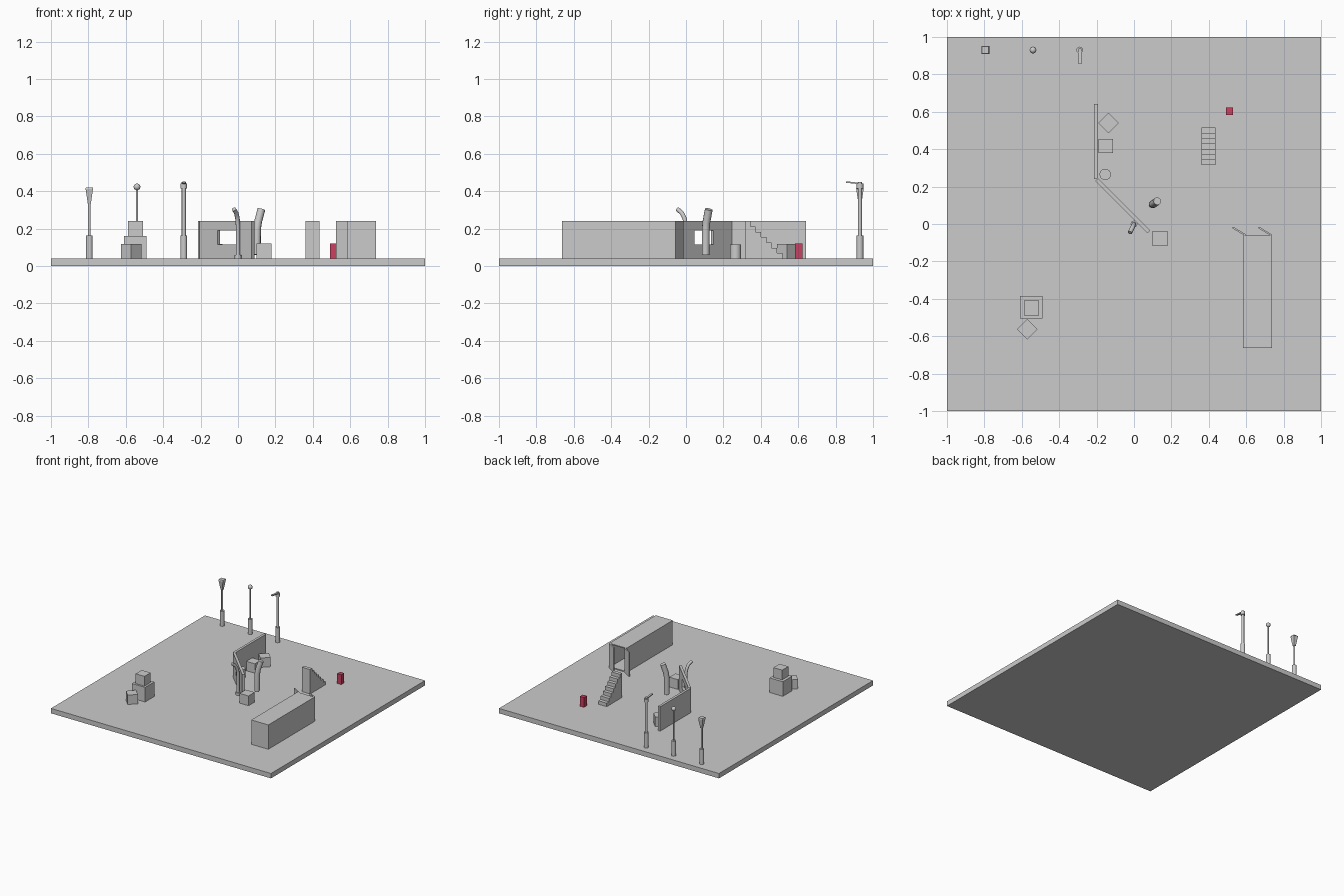
import bpy, bmesh
from math import radians, pi, atan2, hypot
from mathutils import Vector

if "Cube" in bpy.data.objects:
    bpy.data.objects.remove(bpy.data.objects["Cube"])

G = 0.04      # ground top
H = 0.24      # wall top


def mesh_object(name, bm):
    bmesh.ops.recalc_face_normals(bm, faces=bm.faces)
    me = bpy.data.meshes.new(name)
    bm.to_mesh(me)
    bm.free()
    ob = bpy.data.objects.new(name, me)
    bpy.context.collection.objects.link(ob)
    return ob


def box(name, x, y, z0, z1, sx, sy, rot=0):
    bm = bmesh.new()
    bmesh.ops.create_cube(bm, size=1)
    for v in bm.verts:
        v.co = Vector((v.co.x * sx, v.co.y * sy, v.co.z * (z1 - z0)))
    ob = mesh_object(name, bm)
    ob.location = (x, y, (z0 + z1) / 2)
    ob.rotation_euler.z = radians(rot)
    return ob


def cone(name, x, y, z0, z1, r0, r1, sides=12, rot=0):
    bpy.ops.mesh.primitive_cone_add(vertices=sides, radius1=r0, radius2=r1, depth=z1 - z0,
                                    location=(x, y, (z0 + z1) / 2), rotation=(0, 0, radians(rot)))
    ob = bpy.context.object
    ob.name = name
    if sides > 8:
        bpy.ops.object.shade_smooth_by_angle(angle=radians(40))
    return ob


def slab(name, a, b, thick, z0, z1):
    """Upright panel between two plan points."""
    dx, dy = b[0] - a[0], b[1] - a[1]
    return box(name, (a[0] + b[0]) / 2, (a[1] + b[1]) / 2, z0, z1,
               hypot(dx, dy), thick, atan2(dy, dx) * 180 / pi)


def extrude_profile(name, pts, offset):
    bm = bmesh.new()
    f = bm.faces.new([bm.verts.new(p) for p in pts])
    r = bmesh.ops.extrude_face_region(bm, geom=[f])
    bmesh.ops.translate(bm, vec=offset, verts=[v for v in r['geom'] if isinstance(v, bmesh.types.BMVert)])
    return mesh_object(name, bm)


def tube(name, pts, r):
    cu = bpy.data.curves.new(name, 'CURVE')
    cu.dimensions = '3D'
    cu.bevel_depth = r
    cu.bevel_resolution = 3
    cu.use_fill_caps = True
    sp = cu.splines.new('POLY')
    sp.points.add(len(pts) - 1)
    for p, c in zip(sp.points, pts):
        p.co = (*c, 1)
    ob = bpy.data.objects.new(name, cu)
    bpy.context.collection.objects.link(ob)
    return ob


# ground slab
box("ground_slab", 0, 0, 0, G, 2, 2)

# street lamps along the back edge
for i, (x, r, top) in enumerate([(-0.795, 0.007, 0.34), (-0.54, 0.006, 0.41), (-0.29, 0.011, 0.45)]):
    cone(f"lamp_base_{i}", x, 0.93, G, 0.163, 0.018, 0.018)
    cone(f"lamp_pole_{i}", x, 0.93, 0.16, top, r, r)
cone("lantern_head", -0.795, 0.93, 0.335, 0.412, 0.012, 0.028, 4, 45)
cone("lantern_cap", -0.795, 0.93, 0.412, 0.42, 0.03, 0.026, 4, 45)
bpy.ops.mesh.primitive_uv_sphere_add(segments=16, ring_count=10, radius=0.018, location=(-0.54, 0.93, 0.423))
bpy.context.object.name = "globe_head"
bpy.ops.object.shade_smooth()
arm = box("lamp_arm", -0.29, 0.892, 0.441, 0.449, 0.016, 0.075)
arm.rotation_euler.x = radians(-6)
cone("lamp_arm_collar", -0.29, 0.93, 0.415, 0.44, 0.018, 0.018)

# straight wall and diagonal wall with a window
slab("straight_wall", (-0.203, 0.24), (-0.203, 0.642), 0.02, G, H)


def on_diag(t):
    return (-0.2 + 0.28 * t, 0.238 - 0.28 * t)


for name, t0, t1, z0, z1 in [("wall_left", 0, 0.35, G, H), ("wall_right", 0.71, 1, G, H),
                             ("wall_sill", 0.35, 0.71, G, 0.115), ("wall_lintel", 0.35, 0.71, 0.19, H)]:
    slab(name, on_diag(t0), on_diag(t1), 0.02, z0, z1)

# loose crates and barrel
for i, (x, y, s, z, rot) in enumerate([(-0.136, 0.54, 0.077, G, 45), (-0.15, 0.417, 0.077, G, 0),
                                       (0.138, -0.078, 0.08, G, 0), (-0.55, -0.446, 0.12, G, 0),
                                       (-0.547, -0.45, 0.08, 0.16, 0), (-0.571, -0.562, 0.077, G, 45)]):
    box(f"crate_{i}", x, y, z, z + s, s, s, rot)
cone("barrel", -0.154, 0.265, G, 0.115, 0.03, 0.03, 24)

# container: hollow U-ring profile, closed front end, two open doors
X0, X1, Y0, Y1, T = 0.584, 0.739, -0.662, -0.062, 0.008
xc, yc = (X0 + X1) / 2, (Y0 + Y1) / 2
box("container_left_side", X0 + T / 2, yc, G, H, T, Y1 - Y0)
box("container_right_side", X1 - T / 2, yc, G, H, T, Y1 - Y0)
box("container_roof", xc, yc, H - T, H, X1 - X0, Y1 - Y0)
box("container_floor", xc, yc, G, G + T, X1 - X0, Y1 - Y0)
box("container_end", xc, Y0 + T / 2, G, H, X1 - X0, T)
slab("container_door_left", (0.597, -0.06), (0.527, -0.018), 0.009, G, H)
slab("container_door_right", (0.735, -0.06), (0.666, -0.018), 0.009, G, H)

# staircase from a stepped side profile
n, ya, yb = 7, 0.315, 0.515
prof = [(0.36, ya, G), (0.36, ya, H)]
for k in range(n):
    y = ya + (yb - ya) * (k + 1) / n
    prof += [(0.36, y, H - (H - G) * k / n), (0.36, y, H - (H - G) * (k + 1) / n)]
extrude_profile("staircase", prof, (0.075, 0, 0))

# red box
red = box("red_box", 0.511, 0.603, G, 0.12, 0.038, 0.038)
mat = bpy.data.materials.new("red")
mat.diffuse_color = (0.6, 0.05, 0.12, 1)
mat.use_nodes = True
mat.node_tree.nodes["Principled BSDF"].inputs["Base Color"].default_value = mat.diffuse_color
red.data.materials.append(mat)

# bent pipes
tube("thin_pipe", [(0, 0, G), (0, 0, 0.22), (-0.003, -0.008, 0.255), (-0.009, -0.022, 0.283),
                   (-0.022, -0.046, 0.304)], 0.012)
cone("thin_pipe_foot", 0, 0, G, 0.06, 0.018, 0.018)
tube("thick_pipe", [(0.1, 0.105, 0.06), (0.102, 0.106, 0.2), (0.107, 0.109, 0.235), (0.125, 0.122, 0.303)], 0.021)
